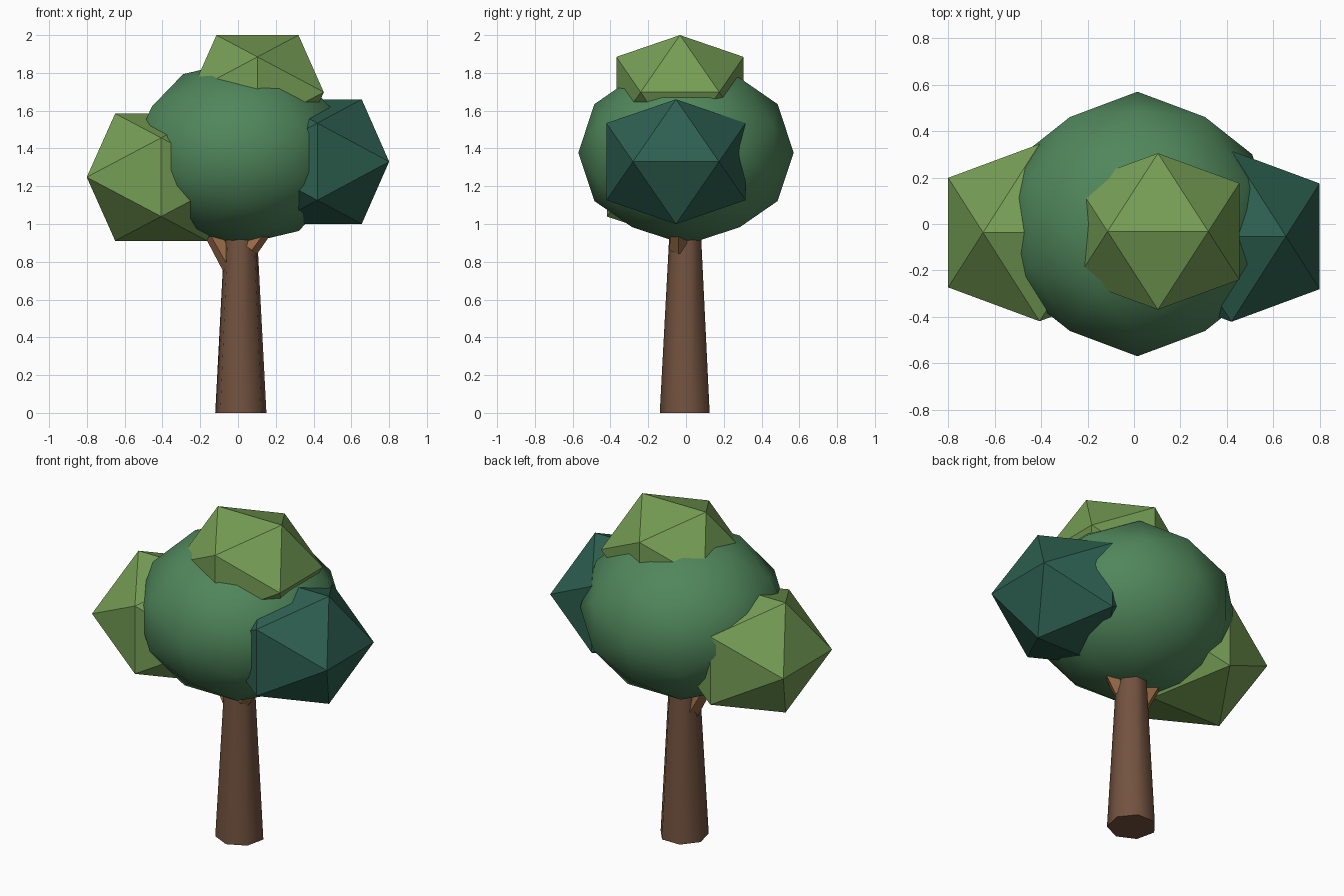
import bpy, bmesh, math
from mathutils import Vector, Matrix

if "Cube" in bpy.data.objects:
    bpy.data.objects.remove(bpy.data.objects["Cube"])


def material(name, rgb):
    m = bpy.data.materials.new(name)
    m.diffuse_color = (*rgb, 1)
    m.use_nodes = True
    m.node_tree.nodes["Principled BSDF"].inputs["Base Color"].default_value = m.diffuse_color
    return m


def finish(bm, name, mat, smooth=0):
    bmesh.ops.recalc_face_normals(bm, faces=bm.faces)
    me = bpy.data.meshes.new(name)
    bm.to_mesh(me)
    bm.free()
    me.materials.append(mat)
    ob = bpy.data.objects.new(name, me)
    bpy.context.collection.objects.link(ob)
    if smooth:
        bpy.ops.object.select_all(action='DESELECT')
        ob.select_set(True)
        bpy.context.view_layer.objects.active = ob
        bpy.ops.object.shade_smooth_by_angle(angle=math.radians(smooth))
    return ob


def leaf_ball(name, centre, radii, mat, round_it=False):
    """Axis-aligned icosahedron built on three golden rectangles."""
    bm = bmesh.new()
    phi = (1 + 5 ** 0.5) / 2
    for a in (-1, 1):
        for b in (-phi, phi):
            for p in ((b, a, 0), (0, b, a), (a, 0, b)):
                bm.verts.new(Vector(p).normalized())
    bmesh.ops.convex_hull(bm, input=bm.verts[:])
    if round_it:
        bmesh.ops.subdivide_edges(bm, edges=bm.edges[:], cuts=1, use_grid_fill=True)
        for v in bm.verts:
            v.co.normalize()
    for v in bm.verts:
        v.co = Vector(centre) + v.co * Vector(radii)
    finish(bm, name, mat, 60 if round_it else 0)


def limb(name, start, end, r1, r2, sides, mat):
    """Tapered cylinder between two points."""
    start, end = Vector(start), Vector(end)
    d = end - start
    bm = bmesh.new()
    rot = d.to_track_quat('Z', 'Y').to_matrix().to_4x4() if d.xy.length > 1e-6 else Matrix()
    rings = []
    for r, z in ((r1, 0), (r2, d.length)):
        ring = []
        for i in range(sides):
            a = 2 * math.pi * i / sides - math.pi / 2
            ring.append(bm.verts.new(start + rot @ Vector((r * math.cos(a), r * math.sin(a), z))))
        rings.append(ring)
    lo, hi = rings
    for i in range(sides):
        j = (i + 1) % sides
        bm.faces.new((lo[i], lo[j], hi[j], hi[i]))
    bm.faces.new(lo[::-1])
    bm.faces.new(hi)
    finish(bm, name, mat, 60)


bark = material("bark", (0.17, 0.085, 0.05))
light_bark = material("light_bark", (0.32, 0.15, 0.065))
mid_green = material("mid_green", (0.08, 0.24, 0.105))
light_green = material("light_green", (0.18, 0.34, 0.09))
dark_green = material("dark_green", (0.026, 0.115, 0.08))

# Trunk and branches
limb("trunk", (0.015, 0, 0), (0.015, 0, 1.08), 0.139, 0.081, 7, bark)
limb("left_branch", (-0.02, 0, 0.75), (-0.25, 0, 1.15), 0.052, 0.035, 5, light_bark)
limb("right_branch", (0.06, -0.04, 0.87), (0.31, -0.04, 1.2), 0.05, 0.035, 5, light_bark)

# Foliage
leaf_ball("main_crown", (0.015, 0, 1.378), (0.582, 0.57, 0.488), mid_green, True)
leaf_ball("left_foliage", (-0.407, -0.037, 1.248), (0.463, 0.449, 0.396), light_green)
leaf_ball("right_foliage", (0.42, -0.053, 1.33), (0.447, 0.433, 0.388), dark_green)
leaf_ball("top_foliage", (0.103, -0.032, 1.698), (0.413, 0.396, 0.355), light_green)
